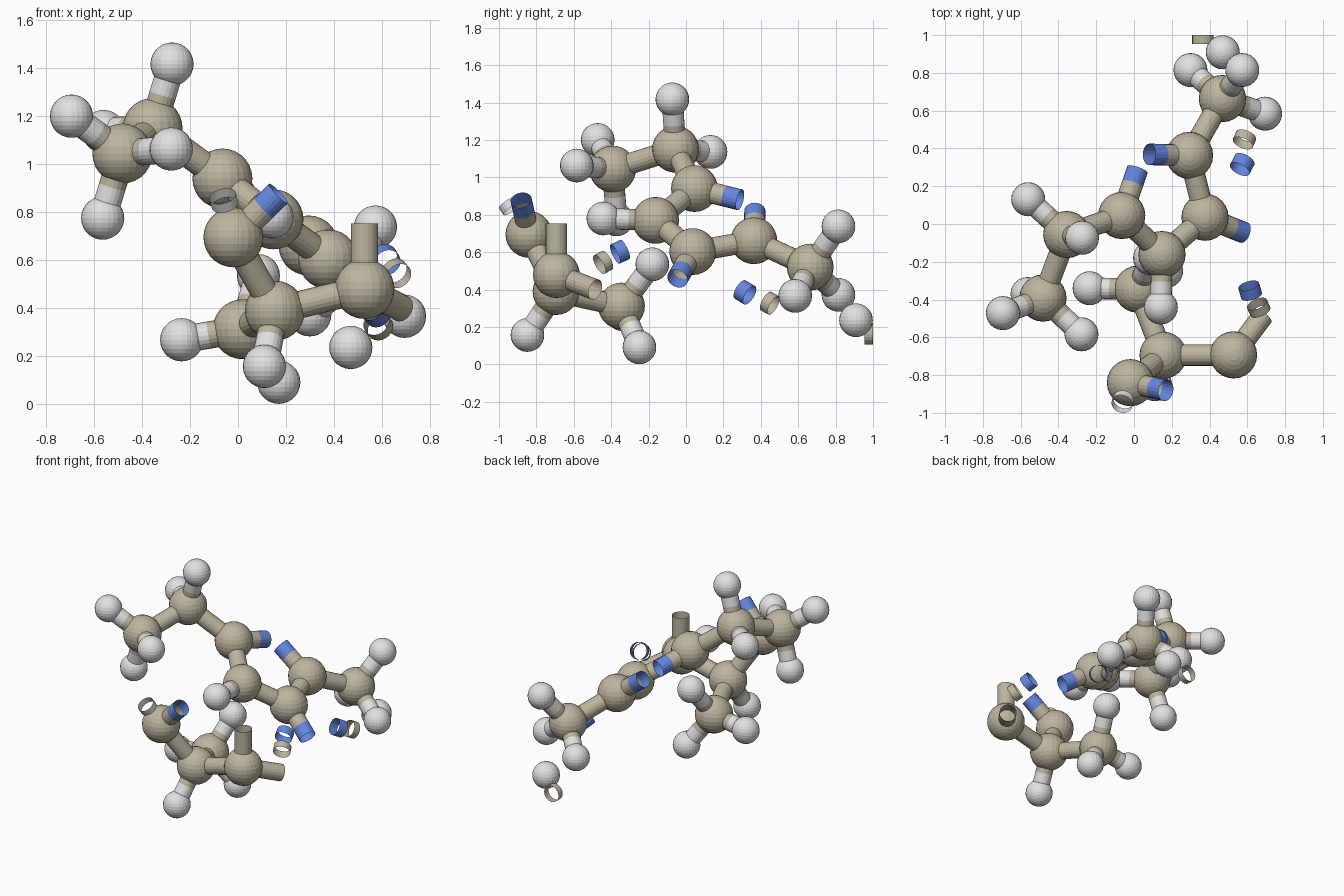
import bpy, bmesh
from mathutils import Vector, Matrix

if "Cube" in bpy.data.objects:
    bpy.data.objects.remove(bpy.data.objects["Cube"])


def material(name, rgb):
    m = bpy.data.materials.new(name)
    m.diffuse_color = (*rgb, 1)
    m.use_nodes = True
    m.node_tree.nodes["Principled BSDF"].inputs["Base Color"].default_value = m.diffuse_color
    return m


TAN = material("tan", (0.50, 0.46, 0.345))
WHITE = material("pale_grey", (0.75, 0.75, 0.75))
BLUE = material("blue", (0.13, 0.24, 0.74))
R_BIG, R_SMALL, R_TUBE = 0.125, 0.09, 0.057


def add_object(name, bm, mat):
    me = bpy.data.meshes.new(name)
    bm.to_mesh(me)
    bm.free()
    me.materials.append(mat)
    ob = bpy.data.objects.new(name, me)
    bpy.context.collection.objects.link(ob)


def ball(name, pos, radius, mat):
    bm = bmesh.new()
    bmesh.ops.create_uvsphere(bm, u_segments=24, v_segments=14, radius=radius,
                              matrix=Matrix.Translation(pos))
    add_object(name, bm, mat)


def tube(name, a, b, mat):
    # open-ended tube between two points
    a, b = Vector(a), Vector(b)
    d = b - a
    rot = d.to_track_quat('Z', 'Y').to_matrix().to_4x4()
    bm = bmesh.new()
    bmesh.ops.create_cone(bm, cap_ends=False, segments=20, radius1=R_TUBE,
                          radius2=R_TUBE, depth=d.length,
                          matrix=Matrix.Translation((a + b) / 2) @ rot)
    add_object(name, bm, mat)


def stub(name, start, direction, spans):
    # consecutive coloured tube pieces leaving an atom
    p, d = Vector(start), Vector(direction).normalized()
    for s, e, mat in spans:
        tube(name, p + d * s, p + d * e, mat)


# large tan atoms
C = {
    1: (-0.065, 0.045, 0.94), 2: (0.148, -0.162, 0.77), 3: (0.376, 0.036, 0.603),
    4: (0.294, 0.363, 0.661), 5: (0.468, 0.664, 0.52), 6: (-0.356, -0.056, 1.15),
    7: (-0.482, -0.392, 1.044), 8: (0.02, -0.345, 0.312), 9: (0.154, -0.695, 0.389),
    10: (-0.019, -0.84, 0.695), 11: (0.527, -0.693, 0.48),
}
for i, p in C.items():
    ball(f"large_atom_{i}", p, R_BIG, TAN)

# bonds between large atoms
for a, b in [(1, 2), (2, 3), (3, 4), (4, 5), (1, 6), (6, 7), (8, 9), (9, 10), (9, 11)]:
    tube(f"bond_{a}_{b}", C[a], C[b], TAN)

# small pale atoms with two-tone bonds
H = [
    (6, (-0.275, -0.073, 1.417)), (6, (-0.56, 0.131, 1.136)),
    (7, (-0.694, -0.472, 1.20)), (7, (-0.278, -0.584, 1.063)), (7, (-0.564, -0.371, 0.775)),
    (2, (0.142, -0.442, 0.78)),
    (8, (-0.235, -0.34, 0.268)), (8, (0.085, -0.18, 0.535)), (8, (0.17, -0.249, 0.091)),
    (9, (0.11, -0.848, 0.157)),
    (5, (0.573, 0.815, 0.738)), (5, (0.299, 0.815, 0.372)), (5, (0.694, 0.584, 0.366)),
]
for n, (c, p) in enumerate(H):
    ball(f"small_atom_{n + 1}", p, R_SMALL, WHITE)
    d = Vector(p) - Vector(C[c])
    stub(f"small_bond_{n + 1}", C[c], d,
         [(0.1, 0.145, TAN), (0.145, d.length - 0.07, WHITE)])
ball("small_atom_loose", (0.47, 0.909, 0.236), R_SMALL, WHITE)

# open bonds ending in blue
for c, d in [(1, (0.06, 0.175, -0.043)), (4, (-0.264, 0.007, 0.195)),
             (3, (0.164, -0.065, -0.115)), (10, (0.154, -0.034, 0.15))]:
    stub("blue_open_bond", C[c], d, [(0.09, 0.18, TAN), (0.18, 0.265, BLUE)])

# open bonds all tan
for d in [(0, 0, 1), (0.15, 0.2, -0.078)]:
    stub("tan_open_bond", C[11], d, [(0.09, 0.272, TAN)])

# pale ring beside atom 10
stub("pale_ring", C[10], (-0.042, -0.105, 0.16), [(0.165, 0.21, WHITE)])

# loose rings: centre, axis, length, colour
for p, d, length, mat in [
    ((0.66, -0.443, 0.545), (-0.37, 0.8, 0.45), 0.05, TAN),
    ((0.615, -0.353, 0.602), (-0.25, 0.85, 0.4), 0.06, BLUE),
    ((0.573, 0.315, 0.385), (0.4, 0.75, -0.45), 0.065, BLUE),
    ((0.585, 0.448, 0.327), (0.35, 0.8, -0.45), 0.05, TAN),
    ((0.365, 0.977, 0.163), (0, 1, 0), 0.046, TAN),
]:
    stub("loose_ring", p, d, [(-length / 2, length / 2, mat)])
